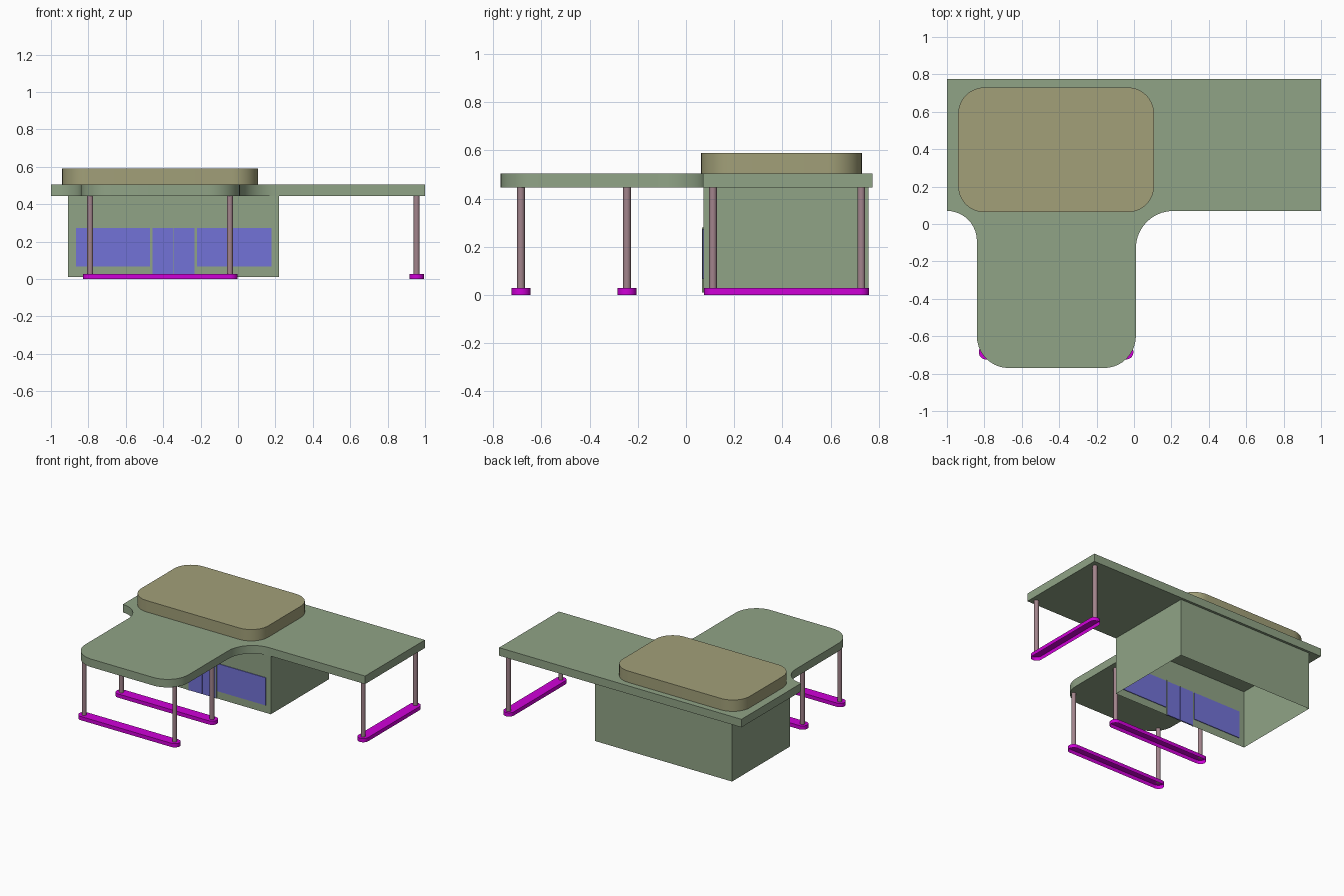
import bpy, bmesh, math

if "Cube" in bpy.data.objects:
    bpy.data.objects.remove(bpy.data.objects["Cube"])


def material(name, rgb):
    m = bpy.data.materials.new(name)
    m.diffuse_color = (*rgb, 1)
    m.use_nodes = True
    m.node_tree.nodes["Principled BSDF"].inputs["Base Color"].default_value = m.diffuse_color
    return m


GREEN = material("green_paint", (0.28, 0.37, 0.24))
TAN = material("tan_paint", (0.36, 0.35, 0.19))
GLASS = material("blue_glass", (0.17, 0.17, 0.68))
KERB = material("magenta_kerb", (0.62, 0.0, 0.68))
METAL = material("column_metal", (0.36, 0.23, 0.26))


def arc(cx, cy, r, a0, a1, n=10):
    """Points on an arc, angles in degrees."""
    return [(cx + r * math.cos(math.radians(a0 + (a1 - a0) * i / n)),
             cy + r * math.sin(math.radians(a0 + (a1 - a0) * i / n)))
            for i in range(n + 1)]


def rounded_rect(x0, x1, y0, y1, r):
    return (arc(x0 + r, y0 + r, r, 180, 270) + arc(x1 - r, y0 + r, r, 270, 360)
            + arc(x1 - r, y1 - r, r, 0, 90) + arc(x0 + r, y1 - r, r, 90, 180))


def prism(name, outline, z0, z1, mat, open_bottom=False, smooth=True):
    """Extrude a flat outline from z0 up to z1."""
    bm = bmesh.new()
    base = bm.faces.new([bm.verts.new((x, y, z0)) for x, y in outline])
    ext = bmesh.ops.extrude_face_region(bm, geom=[base], use_keep_orig=True)
    for v in ext["geom"]:
        if isinstance(v, bmesh.types.BMVert):
            v.co.z = z1
    bmesh.ops.remove_doubles(bm, verts=bm.verts, dist=1e-4)
    bmesh.ops.recalc_face_normals(bm, faces=bm.faces)
    if open_bottom:
        low = [f for f in bm.faces if all(abs(v.co.z - z0) < 1e-5 for v in f.verts)]
        bmesh.ops.delete(bm, geom=low, context="FACES_ONLY")
    me = bpy.data.meshes.new(name)
    bm.to_mesh(me)
    bm.free()
    me.materials.append(mat)
    ob = bpy.data.objects.new(name, me)
    bpy.context.collection.objects.link(ob)
    if smooth:
        bpy.ops.object.select_all(action="DESELECT")
        ob.select_set(True)
        bpy.context.view_layer.objects.active = ob
        bpy.ops.object.shade_smooth_by_angle(angle=math.radians(30))
    return ob


def box(name, x0, x1, y0, y1, z0, z1, mat, open_bottom=False):
    return prism(name, [(x0, y0), (x1, y0), (x1, y1), (x0, y1)],
                 z0, z1, mat, open_bottom, smooth=False)


# Flat canopy: long bar with a rounded wing reaching to the front
canopy = ([(1, 0.775), (-1, 0.775)]
          + arc(-1.0, -0.09, 0.16, 90, 0)
          + arc(-0.67, -0.60, 0.17, 180, 270)
          + arc(-0.16, -0.60, 0.17, 270, 360)
          + arc(0.21, -0.13, 0.20, 180, 90)
          + [(1, 0.07)])
prism("canopy", canopy, 0.445, 0.505, GREEN)

# Raised roof block
prism("upper_roof", rounded_rect(-0.94, 0.107, 0.063, 0.73, 0.14), 0.505, 0.59, TAN)

# Building shell, open underneath
box("building_walls", -0.91, 0.22, 0.073, 0.757, 0.01, 0.445, GREEN, open_bottom=True)

# Windows and double door, showing on both sides of the front wall
for name, x0, x1, z0 in (("left_window", -0.866, -0.47, 0.067),
                         ("left_door", -0.456, -0.345, 0.012),
                         ("right_door", -0.341, -0.232, 0.012),
                         ("right_window", -0.22, 0.18, 0.067)):
    box(name, x0, x1, 0.068, 0.078, z0, 0.273, GLASS)

# Door frame
box("door_frame_left", -0.464, -0.456, 0.066, 0.078, 0.01, 0.281, GREEN)
box("door_frame_right", -0.232, -0.225, 0.066, 0.078, 0.01, 0.281, GREEN)
box("door_frame_top", -0.456, -0.232, 0.066, 0.078, 0.273, 0.281, GREEN)

# Kerbs with rounded ends, each carrying two columns
R = 0.039
for name, x0, x1, y0, y1, posts in (
        ("front_kerb", -0.83, -0.003, -0.724, -0.646, [(-0.79, -0.685), (-0.043, -0.685)]),
        ("middle_kerb", -0.83, -0.003, -0.284, -0.206, [(-0.79, -0.245), (-0.043, -0.245)]),
        ("side_kerb", 0.916, 0.994, 0.075, 0.76, [(0.955, 0.112), (0.955, 0.728)])):
    prism(name, rounded_rect(x0, x1, y0, y1, R), 0.0, 0.028, KERB, open_bottom=True)
    for i, (px, py) in enumerate(posts):
        prism(f"{name}_column_{i + 1}", arc(px, py, 0.016, 0, 337.5, 15),
              0.028, 0.445, METAL)
